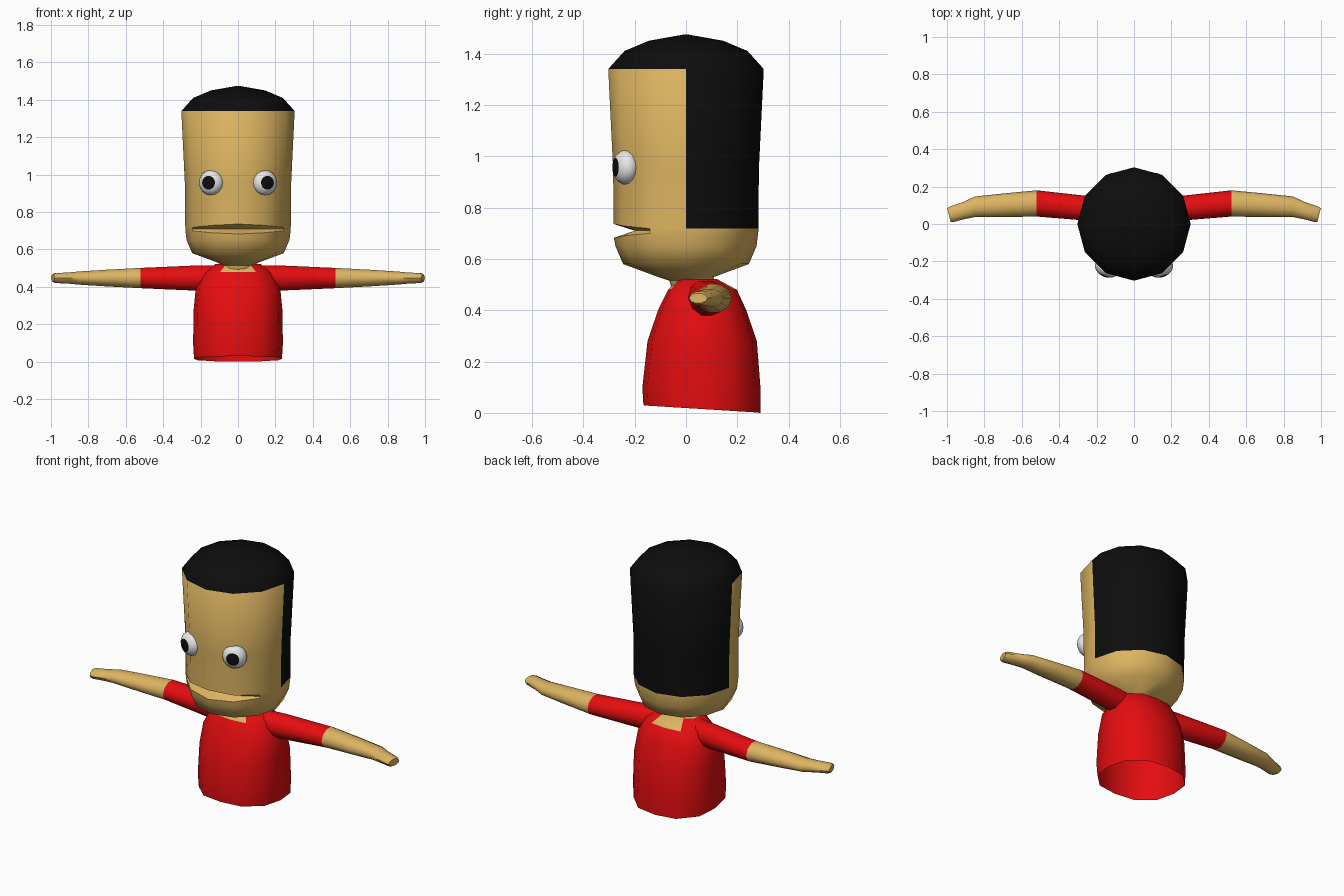
import bpy, math
from mathutils import Vector, Matrix

cube = bpy.data.objects.get("Cube")
if cube:
    bpy.data.objects.remove(cube)


def material(name, rgb):
    m = bpy.data.materials.new(name)
    m.use_nodes = True
    m.diffuse_color = (*rgb, 1)
    bsdf = next(n for n in m.node_tree.nodes if n.type == 'BSDF_PRINCIPLED')
    bsdf.inputs["Base Color"].default_value = (*rgb, 1)
    return m


SKIN = material("skin", (0.72, 0.46, 0.12))
RED = material("red_shirt", (0.78, 0.004, 0.005))
BLACK = material("black", (0.004, 0.004, 0.004))
WHITE = material("eye_white", (0.8, 0.8, 0.8))


def loft(name, rings, mats, rule, cap_start=False, cap_end=False, angle=50):
    """Skin a list of equal-sized rings; rule(centre) picks the material slot."""
    n = len(rings[0])
    verts = [p for ring in rings for p in ring]
    faces = [(r * n + i, r * n + (i + 1) % n, (r + 1) * n + (i + 1) % n, (r + 1) * n + i)
             for r in range(len(rings) - 1) for i in range(n)]
    if cap_start:
        faces.append(tuple(reversed(range(n))))
    if cap_end:
        faces.append(tuple(range(len(verts) - n, len(verts))))
    mesh = bpy.data.meshes.new(name)
    mesh.from_pydata(verts, [], faces)
    for m in mats:
        mesh.materials.append(m)
    for p in mesh.polygons:
        p.material_index = rule(p.center)
    obj = bpy.data.objects.new(name, mesh)
    bpy.context.collection.objects.link(obj)
    bpy.ops.object.select_all(action='DESELECT')
    obj.select_set(True)
    bpy.context.view_layer.objects.active = obj
    bpy.ops.object.shade_smooth_by_angle(angle=math.radians(angle))
    return obj


def circle(n):
    return [(math.cos(2 * math.pi * i / n), math.sin(2 * math.pi * i / n)) for i in range(n)]


# Head: lathe with a mouth notch pulled into the front; (z, radius, centre y, mouth lift, mouth depth)
head_profile = [
    (0.45, 0.085, 0.04, 0, 0), (0.515, 0.085, 0.02, 0, 0), (0.53, 0.11, 0, 0, 0),
    (0.58, 0.245, 0, 0, 0), (0.65, 0.275, 0, 0, 0),
    (0.70, 0.281, 0, -0.018, 0), (0.71, 0.282, 0, 0, 0.08), (0.718, 0.282, 0, 0.018, 0),
    (0.95, 0.284, 0, 0, 0), (1.34, 0.303, 0, 0, 0),
    (1.41, 0.24, 0, 0, 0), (1.45, 0.145, 0, 0, 0), (1.475, 0.004, 0, 0, 0)]
head_rings = []
for z, r, cy, lift, depth in head_profile:
    ring = []
    for c, s in circle(12):
        mouth = 1 if s < -0.95 else 0.6 if s < -0.8 else 0
        y = cy + r * s
        if depth and mouth:
            y = -0.2
        ring.append((r * c, y, z + lift * mouth))
    head_rings.append(ring)
loft("head", head_rings, [SKIN, BLACK],
     lambda c: int(c.z > 1.34 or (c.y > 0 and c.z > 0.715)), cap_end=True)

# Shirt body: open at the hem, skin showing at the neckline; (z, centre y, half width, half depth, tilt)
body_profile = [
    (0.015, 0.062, 0.235, 0.228, 0.015), (0.10, 0.06, 0.24, 0.23, 0),
    (0.28, 0.063, 0.237, 0.213, 0), (0.40, 0.063, 0.225, 0.172, 0),
    (0.48, 0.064, 0.18, 0.134, 0), (0.522, 0.045, 0.12, 0.075, 0)]
body_rings = []
for z, cy, rx, ry, tilt in body_profile:
    ring = []
    for c, s in circle(12):
        k = 1.06 if 0.3 < abs(c * s) else 1
        ring.append((rx * c * k, cy + ry * s * k, z - tilt * s))
    body_rings.append(ring)
loft("shirt_body", body_rings, [RED, SKIN],
     lambda c: int(c.z > 0.49 and abs(c.x) < 0.09), cap_end=True)

# Arms with sleeves; (x, centre y, half depth, half height)
arm_profile = [
    (0.10, 0.065, 0.07, 0.07), (0.24, 0.083, 0.066, 0.07), (0.52, 0.11, 0.07, 0.057),
    (0.70, 0.10, 0.063, 0.047), (0.85, 0.092, 0.055, 0.037),
    (0.91, 0.072, 0.047, 0.031), (0.975, 0.052, 0.041, 0.028), (0.99, 0.048, 0.036, 0.02)]
for side, label in ((1, "left"), (-1, "right")):
    rings = []
    for x, cy, ry, rz in arm_profile:
        slant = 0.25 if x > 0.95 else 0
        rings.append([(side * (x + slant * ry * c), cy + ry * c, 0.447 + side * rz * s)
                      for c, s in circle(10)])
    loft(label + "_arm", rings, [RED, SKIN], lambda c: int(abs(c.x) > 0.52),
         cap_start=True, cap_end=True)

# Eyes: flattened spheres turned outwards, with the pupil as the front pole's rings
for side, label in ((1, "left"), (-1, "right")):
    rings = []
    for j in range(12):
        a = math.pi * (1 - max(0.01, min(j, 10.99)) / 11)
        rings.append([Vector((0.068 * math.sin(a) * c, -0.05 * math.cos(a), 0.068 * math.sin(a) * s))
                      for c, s in circle(16)])
    eye = loft(label + "_eye", rings, [WHITE, BLACK], lambda c: int(c.y < -0.042),
               cap_start=True, cap_end=True)
    eye.matrix_world = (Matrix.Translation((side * 0.143, -0.235, 0.957))
                        @ Matrix.Rotation(side * math.radians(20), 4, 'Z'))
